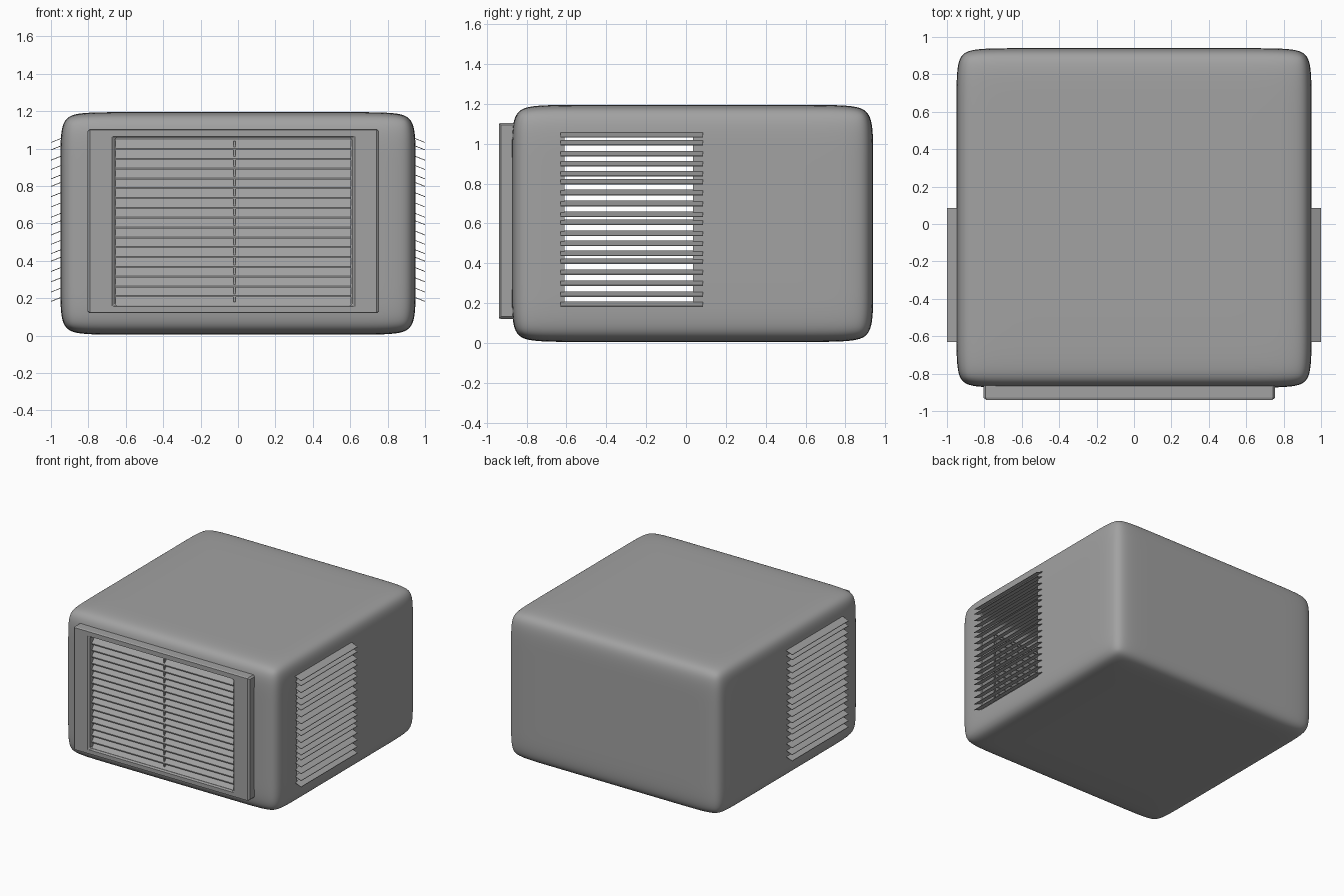
import bpy, bmesh
from mathutils import Vector, Matrix

if "Cube" in bpy.data.objects:
    bpy.data.objects.remove(bpy.data.objects["Cube"], do_unlink=True)

grey = bpy.data.materials.new("casing grey")
grey.use_nodes = True
grey.diffuse_color = (0.36, 0.36, 0.36, 1)
for node in grey.node_tree.nodes:
    if node.type == 'BSDF_PRINCIPLED':
        node.inputs["Base Color"].default_value = grey.diffuse_color


def finish(name, bm):
    """Turn a bmesh into a named grey object."""
    bmesh.ops.recalc_face_normals(bm, faces=bm.faces[:])
    mesh = bpy.data.meshes.new(name)
    bm.to_mesh(mesh)
    bm.free()
    mesh.materials.append(grey)
    obj = bpy.data.objects.new(name, mesh)
    bpy.context.collection.objects.link(obj)
    return obj


def activate(obj):
    bpy.ops.object.select_all(action='DESELECT')
    obj.select_set(True)
    bpy.context.view_layer.objects.active = obj


def add_box(bm, lo, hi):
    lo, hi = Vector(lo), Vector(hi)
    bmesh.ops.create_cube(bm, size=1, matrix=Matrix.Translation((lo + hi) / 2)
                          @ Matrix.Diagonal((*(hi - lo), 1)))


def add_slat(bm, inner, outer, along, thickness):
    """Thin sloping blade between two edges, swept by the vector along."""
    lift = Vector((0, 0, thickness))
    corners = [Vector(inner), Vector(outer), Vector(outer) + lift, Vector(inner) + lift]
    face = bm.faces.new([bm.verts.new(c) for c in corners])
    new = bmesh.ops.extrude_face_region(bm, geom=[face], use_keep_orig=True)["geom"]
    bmesh.ops.translate(bm, vec=along, verts=[g for g in new if isinstance(g, bmesh.types.BMVert)])


def cut(bm, axis, value):
    normal, point = Vector(), Vector()
    normal[axis], point[axis] = 1, value
    bmesh.ops.bisect_plane(bm, geom=bm.verts[:] + bm.edges[:] + bm.faces[:],
                           plane_co=point, plane_no=normal, dist=1e-5)


# Soft-cornered casing
LO, HI, SOFT = (-0.95, -0.875, 0.005), (0.95, 0.94, 1.195), 0.21
bm = bmesh.new()
add_box(bm, LO, HI)
for axis in range(3):
    cut(bm, axis, LO[axis] + SOFT)
    cut(bm, axis, HI[axis] - SOFT)
casing = finish("casing", bm)
sub = casing.modifiers.new("soften", 'SUBSURF')
sub.levels = sub.render_levels = 4
activate(casing)
bpy.ops.object.convert(target='MESH')

# Vent openings in the sides and the front of the casing
SIDE_Y, SIDE_Z = (-0.61, 0.035), (0.195, 1.045)
FRONT_X, FRONT_Z = (-0.65, 0.60), (0.17, 1.05)
bm = bmesh.new()
bm.from_mesh(casing.data)
for axis, pair in ((1, SIDE_Y), (2, SIDE_Z), (0, FRONT_X), (2, FRONT_Z)):
    for value in pair:
        cut(bm, axis, value)


def inside(value, pair):
    return pair[0] < value < pair[1]


def is_opening(face):
    c = face.calc_center_median()
    side = abs(c.x) > 0.9 and inside(c.y, SIDE_Y) and inside(c.z, SIDE_Z)
    front = c.y < -0.8 and inside(c.x, FRONT_X) and inside(c.z, FRONT_Z)
    return side or front


bmesh.ops.delete(bm, geom=[f for f in bm.faces if is_opening(f)], context='FACES')
bm.to_mesh(casing.data)
bm.free()
shell = casing.modifiers.new("wall", 'SOLIDIFY')
shell.thickness, shell.offset = 0.015, -1
activate(casing)
bpy.ops.object.convert(target='MESH')
bpy.ops.object.shade_smooth_by_angle(angle=0.6)

# Side louvres, sloping down and outward
SIDE_LEVELS = [1.045, 1.005, 0.95, 0.9, 0.85, 0.81, 0.755, 0.7, 0.645,
               0.605, 0.55, 0.5, 0.45, 0.41, 0.355, 0.3, 0.245, 0.195]
for name, side in (("left", 1), ("right", -1)):
    bm = bmesh.new()
    for z in SIDE_LEVELS:
        add_slat(bm, (side * 0.94, -0.63, z + 0.01), (side, -0.63, z - 0.014),
                 (0, 0.715, 0), 0.004)
    finish(name + "_side_louvres", bm)

# Front frame: rectangular ring with chamfered edges
bm = bmesh.new()


def rectangle(x0, x1, z0, z1, y):
    return [bm.verts.new((x, y, z)) for x, z in ((x0, z0), (x1, z0), (x1, z1), (x0, z1))]


outer = rectangle(-0.805, 0.755, 0.12, 1.105, -0.94)
inner = rectangle(-0.66, 0.61, 0.16, 1.06, -0.94)
ring = [bm.faces.new((outer[i], outer[i - 3], inner[i - 3], inner[i])) for i in range(4)]
new = bmesh.ops.extrude_face_region(bm, geom=ring, use_keep_orig=True)["geom"]
bmesh.ops.translate(bm, vec=(0, 0.09, 0), verts=[g for g in new if isinstance(g, bmesh.types.BMVert)])
frame = finish("front_frame", bm)
chamfer = frame.modifiers.new("chamfer", 'BEVEL')
chamfer.width, chamfer.segments, chamfer.limit_method = 0.012, 1, 'ANGLE'

# Front louvres and the centre divider
bm = bmesh.new()
for i in range(17):
    z = 1.005 - i * 0.0525
    add_slat(bm, (-0.655, -0.865, z + 0.046), (-0.655, -0.915, z - 0.012), (1.26, 0, 0), 0.008)
finish("front_louvres", bm)
bm = bmesh.new()
add_box(bm, (-0.023, -0.908, 0.18), (-0.014, -0.87, 1.04))
finish("front_divider", bm)
